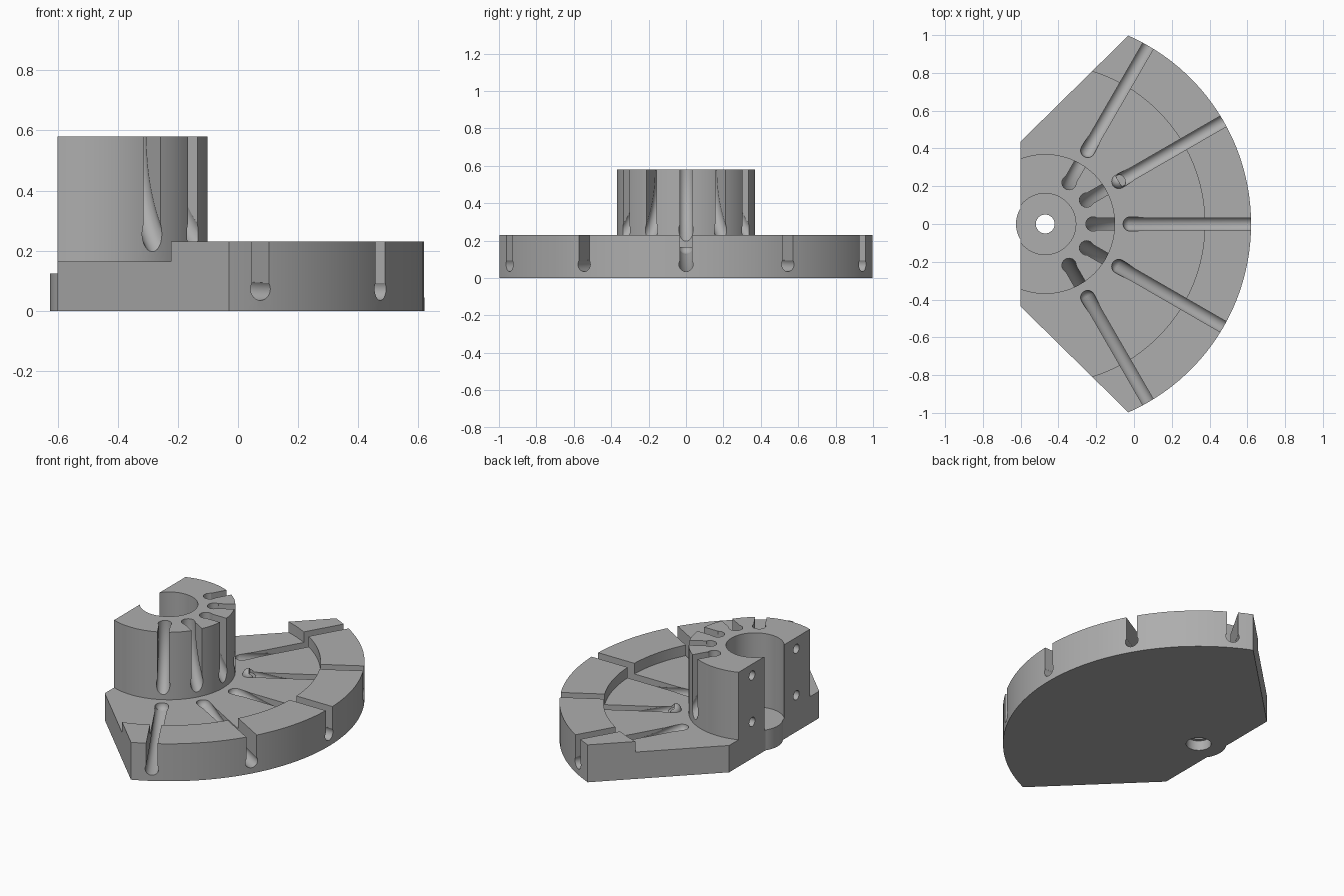
import bpy, bmesh
from math import sin, cos, pi, radians, sqrt, acos
from mathutils import Matrix, Vector

if "Cube" in bpy.data.objects:
    bpy.data.objects.remove(bpy.data.objects["Cube"])

AXIS = Matrix.Translation((-0.47, 0, 0))   # hub axis
FLAT = 0.13                                # distance from axis to the flat back
ANGLES = [radians(a) for a in (-60, -30, 0, 30, 60)]
TUBE_R, SLOT_HALF = 0.038, 0.032

grey = bpy.data.materials.new("light grey")
grey.use_nodes = True
COLOUR = (0.42, 0.42, 0.42, 1)
grey.diffuse_color = COLOUR
grey.node_tree.nodes["Principled BSDF"].inputs["Base Color"].default_value = COLOUR


def finish(bm, name, matrix=AXIS):
    bmesh.ops.recalc_face_normals(bm, faces=bm.faces)
    bm.transform(matrix)
    mesh = bpy.data.meshes.new(name)
    bm.to_mesh(mesh)
    bm.free()
    ob = bpy.data.objects.new(name, mesh)
    bpy.context.collection.objects.link(ob)
    mesh.materials.append(grey)
    return ob


def prism(name, points, offset, matrix=AXIS):
    """Closed polygon of 3D points extruded along offset."""
    bm = bmesh.new()
    face = bm.faces.new([bm.verts.new(p) for p in points])
    new = bmesh.ops.extrude_face_region(bm, geom=[face])["geom"]
    bmesh.ops.translate(bm, vec=offset, verts=[v for v in new if isinstance(v, bmesh.types.BMVert)])
    return finish(bm, name, matrix)


def arc(radius, half, steps, z):
    return [Vector((radius * cos(a), radius * sin(a), z))
            for a in (half * (2 * i / steps - 1) for i in range(steps + 1))]


def cylinder(name, radius, z0, z1, steps=64):
    return prism(name, arc(radius, pi, steps, z0)[:-1], (0, 0, z1 - z0))


def tube(name, path, matrix):
    """Round tube swept along a path in the local xz plane."""
    bm = bmesh.new()
    rings, n = [], 24
    for i, p in enumerate(path):
        t = (path[min(i + 1, len(path) - 1)] - path[max(i - 1, 0)]).normalized()
        normal = Vector((-t.z, 0, t.x))
        rings.append([bm.verts.new(p + TUBE_R * (cos(2 * pi * k / n) * normal
                      + sin(2 * pi * k / n) * Vector((0, 1, 0)))) for k in range(n)])
    for a, b in zip(rings, rings[1:]):
        for k in range(n):
            bm.faces.new((a[k], a[(k + 1) % n], b[(k + 1) % n], b[k]))
    bm.faces.new(rings[0])
    bm.faces.new(rings[-1])
    return finish(bm, name, matrix)


def ball(name, centre, matrix):
    bm = bmesh.new()
    bmesh.ops.create_uvsphere(bm, u_segments=24, v_segments=14, radius=TUBE_R)
    bm.transform(Matrix.Translation(centre))
    return finish(bm, name, matrix)


def combine(target, tools, operation="DIFFERENCE"):
    bpy.context.view_layer.objects.active = target
    for tool in tools:
        mod = target.modifiers.new("cut", "BOOLEAN")
        mod.operation, mod.solver, mod.object = operation, "EXACT", tool
        bpy.ops.object.modifier_apply(modifier=mod.name)
        bpy.data.objects.remove(tool)


# Fan-shaped base with a recessed floor, central boss and bolt hole
rim_half = acos(0.44 / 1.09)
outline = arc(1.09, rim_half, 48, 0) + [Vector((-FLAT, 0.437, 0)), Vector((-FLAT, -0.437, 0))]
base = prism("fan_base", outline, (0, 0, 0.23))
combine(base, [cylinder("recess", 0.845, 0.165, 0.4, 128),
               cylinder("bore_seat", 0.162, 0.125, 0.4)])
combine(base, [cylinder("boss", 0.155, 0, 0.125)], "UNION")
combine(base, [cylinder("bolt_hole", 0.05, -0.1, 0.3, 32),
               cylinder("nut_pocket", 0.07, -0.1, 0.06, 24)])

# Hub with flat back and open bore
hub = prism("hub", arc(0.37, acos(-FLAT / 0.37), 64, 0.165), (0, 0, 0.415))
combine(hub, [cylinder("bore", 0.162, 0.1, 0.7)])

# Curved channels: base ones level out at the rim, hub ones start vertical
STEPS = 14
R_BASE = (0.64 ** 2 + 0.092 ** 2) / (2 * 0.092)
base_path = []
for i in range(STEPS + 1):
    d = 0.64 * (1 - i / STEPS)
    base_path.append(Vector((1.09 - d, 0, 0.073 + R_BASE - sqrt(R_BASE ** 2 - d * d))))
base_path.append(Vector((1.2, 0, 0.073)))

R_HUB = 0.514
hub_path = [Vector((0.253, 0, 0.7))]
for i in range(STEPS + 1):
    d = 0.38 * i / STEPS
    hub_path.append(Vector((0.253 + R_HUB - sqrt(R_HUB ** 2 - d * d), 0, 0.58 - d)))

side = Vector((0, SLOT_HALF, 0))
for angle in ANGLES:
    turn = AXIS @ Matrix.Rotation(angle, 4, "Z")
    base_slot = base_path + [Vector((1.2, 0, 0.4)), Vector((0.45, 0, 0.4))]
    combine(base, [tube("channel", base_path, turn),
                   ball("channel_end", base_path[0], turn),
                   prism("slot", [p - side for p in base_slot], 2 * side, turn)])
    hub_slot = hub_path + [Vector((0.5, 0, 0.2)), Vector((0.5, 0, 0.7))]
    combine(hub, [tube("channel", hub_path, turn),
                  prism("slot", [p - side for p in hub_slot], 2 * side, turn)])

# Four blind screw holes in the flat back of the hub
for y in (-0.215, 0.215):
    for z in (0.225, 0.51):
        ring = [Vector((-0.2, y + 0.028 * cos(k * pi / 12), z + 0.028 * sin(k * pi / 12)))
                for k in range(24)]
        combine(hub, [prism("screw_hole", ring, (0.2, 0, 0))])

# Smooth curved walls, crisp edges
for ob in (base, hub):
    bpy.ops.object.select_all(action="DESELECT")
    ob.select_set(True)
    bpy.context.view_layer.objects.active = ob
    bpy.ops.object.shade_smooth_by_angle(angle=radians(25))
